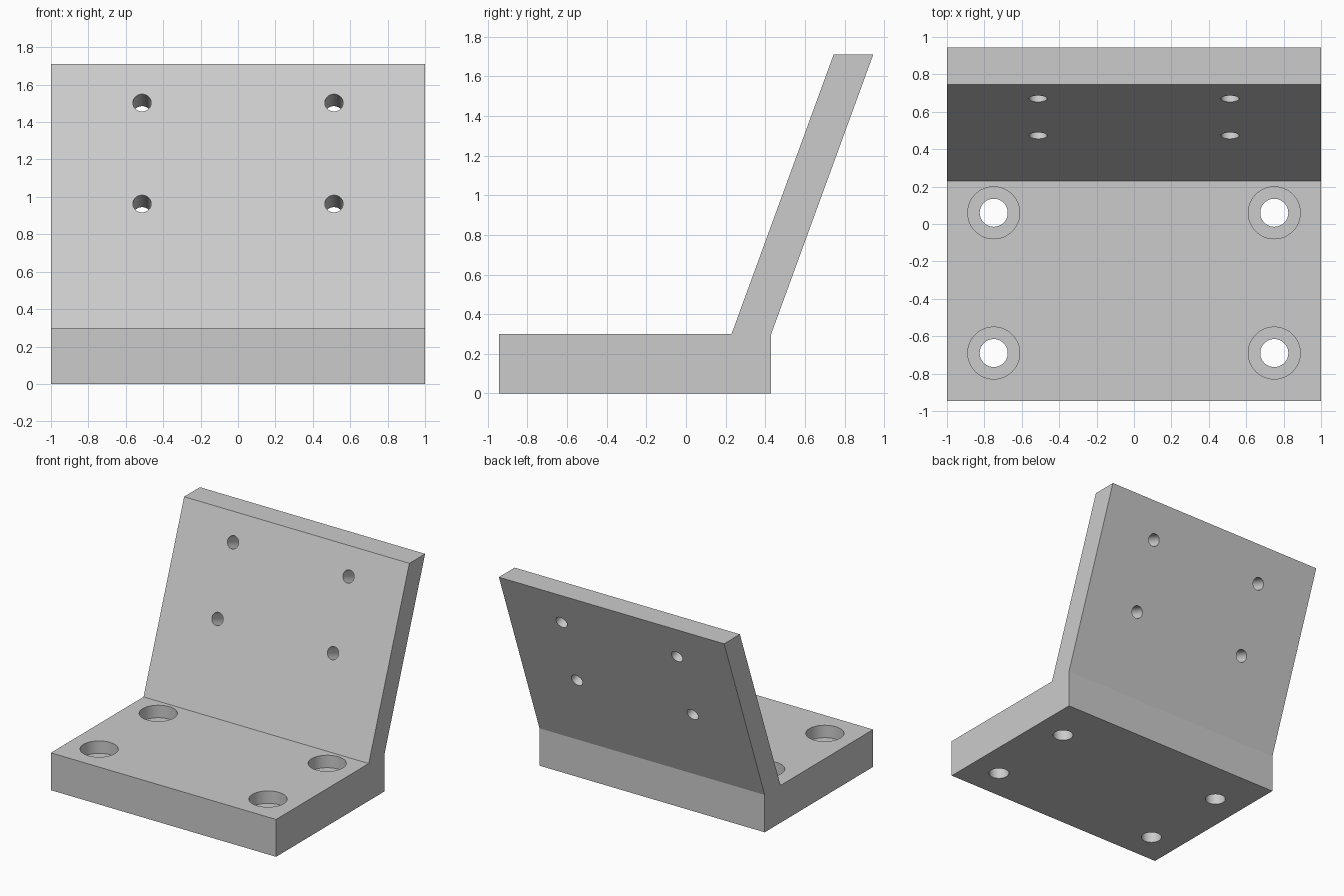
import bpy
import bmesh
from math import radians
from mathutils import Matrix, Vector

cube = bpy.data.objects.get("Cube")
if cube:
    bpy.data.objects.remove(cube)

grey = bpy.data.materials.new("plain grey")
grey.use_nodes = True
colour = (0.6, 0.6, 0.6, 1)
grey.diffuse_color = colour
grey.node_tree.nodes["Principled BSDF"].inputs["Base Color"].default_value = colour

TILT = radians(20)


def new_object(name, bm):
    bmesh.ops.recalc_face_normals(bm, faces=bm.faces)
    mesh = bpy.data.meshes.new(name)
    bm.to_mesh(mesh)
    bm.free()
    mesh.materials.append(grey)
    obj = bpy.data.objects.new(name, mesh)
    bpy.context.collection.objects.link(obj)
    return obj


def drill(target, name, radius, depth, centre, tilt=0):
    """Cut a round hole, centred on a point and tipped about x."""
    bm = bmesh.new()
    place = Matrix.Translation(Vector(centre)) @ Matrix.Rotation(tilt, 4, "X")
    bmesh.ops.create_cone(bm, cap_ends=True, segments=48, radius1=radius,
                          radius2=radius, depth=depth, matrix=place)
    cutter = new_object(name, bm)
    cutter.hide_render = True
    mod = target.modifiers.new(name, "BOOLEAN")
    mod.operation = "DIFFERENCE"
    mod.solver = "EXACT"
    mod.object = cutter
    bpy.context.view_layer.objects.active = target
    bpy.ops.object.modifier_apply(modifier=mod.name)
    bpy.data.objects.remove(cutter)


# Bracket body: side profile of base and leaning back, extruded across x
profile = [(-0.945, 0), (0.43, 0), (0.43, 0.3), (0.945, 1.71),
           (0.745, 1.71), (0.23, 0.3), (-0.945, 0.3)]
bm = bmesh.new()
side = bm.faces.new([bm.verts.new((-1, y, z)) for y, z in profile])
extruded = bmesh.ops.extrude_face_region(bm, geom=[side])["geom"]
bmesh.ops.translate(bm, vec=(2, 0, 0),
                    verts=[v for v in extruded if isinstance(v, bmesh.types.BMVert)])
bracket = new_object("angle_bracket", bm)

for sign in (-1, 1):
    # Counterbored mounting holes in the base
    for y in (-0.69, 0.06):
        drill(bracket, "counterbore", 0.139, 0.2, (sign * 0.75, y, 0.3))
        drill(bracket, "base_hole", 0.075, 1, (sign * 0.75, y, 0.2))
    # Holes square to the leaning back
    for y, z in ((0.473, 0.963), (0.67, 1.503)):
        drill(bracket, "back_hole", 0.049, 0.6, (sign * 0.513, y, z),
              radians(90) - TILT)

# Round hole walls smooth, plate edges sharp
bpy.ops.object.select_all(action="DESELECT")
bracket.select_set(True)
bpy.context.view_layer.objects.active = bracket
bpy.ops.object.shade_smooth_by_angle(angle=radians(15))
